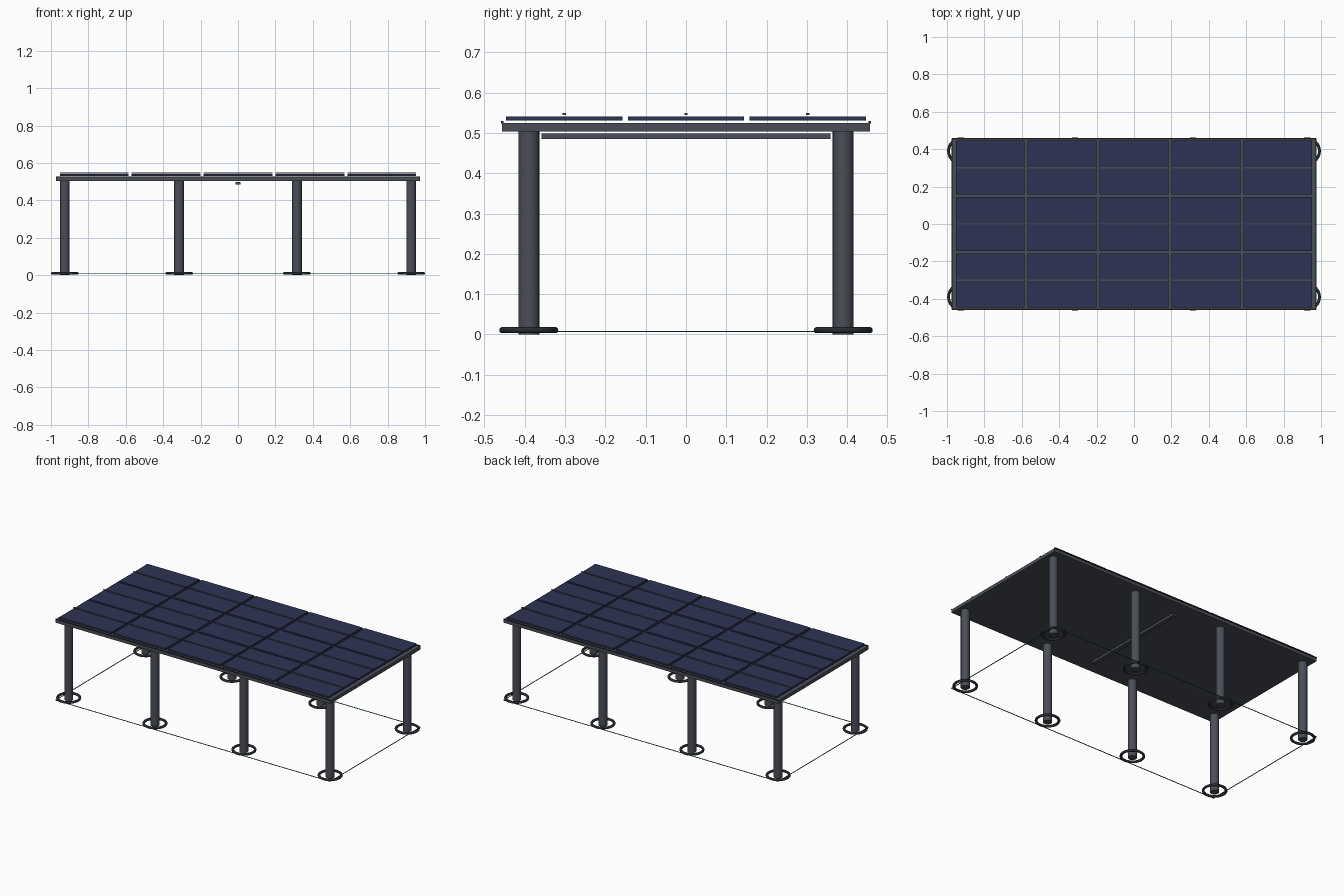
import bpy
import math

if "Cube" in bpy.data.objects:
    bpy.data.objects.remove(bpy.data.objects["Cube"])


def material(name, rgb):
    m = bpy.data.materials.new(name)
    m.diffuse_color = (*rgb, 1)
    m.use_nodes = True
    m.node_tree.nodes["Principled BSDF"].inputs["Base Color"].default_value = m.diffuse_color
    return m


STEEL = material("grey steel", (0.068, 0.076, 0.094))
DARK = material("dark metal", (0.022, 0.024, 0.028))
NAVY = material("navy glass", (0.027, 0.034, 0.088))
GREEN = material("green light", (0.02, 0.16, 0.09))


def box(name, mat, x, y, z):
    """Box from (min, max) ranges along each axis."""
    bpy.ops.mesh.primitive_cube_add(size=1, location=[sum(r) / 2 for r in (x, y, z)])
    ob = bpy.context.object
    ob.name = name
    ob.scale = [r[1] - r[0] for r in (x, y, z)]
    bpy.ops.object.transform_apply(location=False, rotation=False, scale=True)
    ob.data.materials.append(mat)
    return ob


def smooth(name, mat):
    ob = bpy.context.object
    ob.name = name
    ob.data.materials.append(mat)
    bpy.ops.object.shade_smooth_by_angle(angle=math.radians(40))


HX, HY = 0.973, 0.456

# Roof deck and the beam hung below it
box("roof_deck", STEEL, (-HX, HX), (-HY, HY), (0.504, 0.525))
box("under_beam", STEEL, (-0.0125, 0.0125), (-0.358, 0.358), (0.485, 0.499))

# Thin trim along the long roof edges, light strips on the ground below
for s, side in ((-1, "front"), (1, "back")):
    y = s * HY
    box(side + "_roof_trim", DARK, (-HX, HX), (y - 0.003, y + 0.003), (0.523, 0.529))
    box(side + "_ground_strip", GREEN, (-HX, HX), (y - 0.002, y + 0.002), (0.006, 0.009))
for s, side in ((-1, "left"), (1, "right")):
    x = s * HX
    box(side + "_ground_strip", GREEN, (x - 0.002, x + 0.002), (-HY, HY), (0.006, 0.009))

# Solar panels, each with a slim bar floating over its middle
for i in range(-2, 3):
    for j in range(-1, 2):
        x, y = i * 0.3845, j * 0.302
        xr = (x - 0.184, x + 0.184)
        box("solar_panel", NAVY, xr, (y - 0.144, y + 0.144), (0.531, 0.541))
        box("panel_bar", STEEL, xr, (y - 0.004, y + 0.004), (0.545, 0.549))

# Posts with a ring around each foot
for x in (-0.926, -0.315, 0.315, 0.926):
    for y in (-0.39, 0.39):
        bpy.ops.mesh.primitive_cylinder_add(vertices=24, radius=0.026, depth=0.506,
                                            location=(x, y, 0.253))
        smooth("post", STEEL)
        bpy.ops.mesh.primitive_torus_add(major_segments=32, minor_segments=10,
                                         major_radius=0.0655, minor_radius=0.0078,
                                         location=(x, y, 0.0105))
        smooth("foot_ring", DARK)
